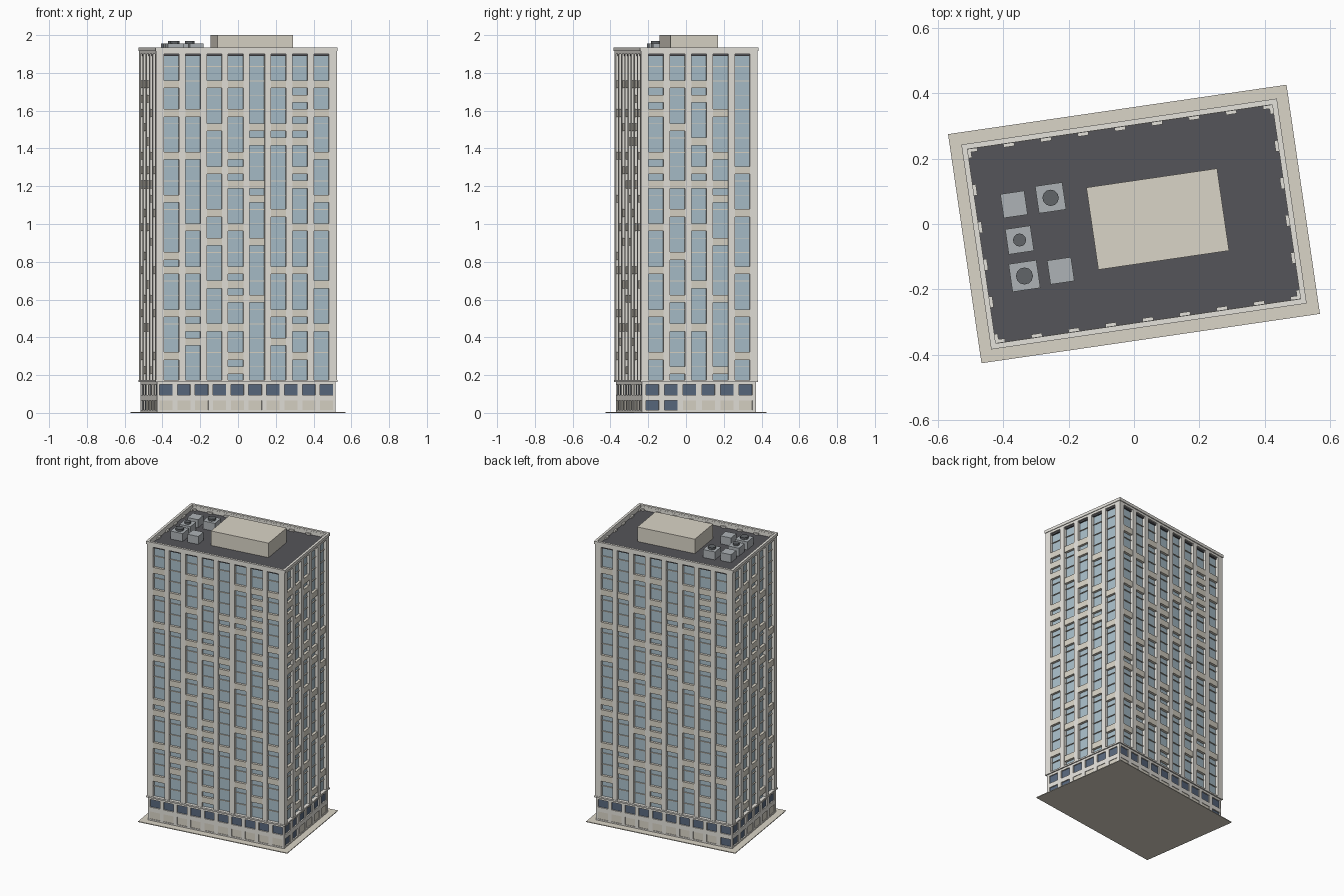
import bpy, bmesh
from math import radians, pi
from mathutils import Matrix, Vector

if "Cube" in bpy.data.objects:
    bpy.data.objects.remove(bpy.data.objects["Cube"])

TURN = Matrix.Rotation(radians(8.3), 4, 'Z')
HX, HY = 0.483, 0.311            # tower half sizes
Z0, FLOOR, FLOORS = 0.17, 0.0757, 23
ZTOP = Z0 + FLOOR * FLOORS
parts = {}


def mat(name, *rgb):
    m = bpy.data.materials.new(name)
    m.diffuse_color = (*rgb, 1)
    m.use_nodes = True
    m.node_tree.nodes["Principled BSDF"].inputs["Base Color"].default_value = m.diffuse_color
    return m


WALL = mat("pale_wall", 0.78, 0.76, 0.71)
BEIGE = mat("beige", 0.70, 0.66, 0.57)
GLASS = mat("blue_glass", 0.40, 0.52, 0.59)
DARK = mat("dark_glass", 0.10, 0.14, 0.21)
ROOF = mat("roof_felt", 0.09, 0.09, 0.10)
METAL = mat("metal", 0.42, 0.45, 0.47)
FAN = mat("fan_dark", 0.12, 0.13, 0.14)


def part(name, material):
    if name not in parts:
        parts[name] = (bmesh.new(), material)
    return parts[name][0]


def box(name, material, x, y, z, m=Matrix()):
    """Box from (min, max) ranges, placed by m and turned with the building."""
    size = [r[1] - r[0] for r in (x, y, z)]
    mid = Vector([(r[0] + r[1]) / 2 for r in (x, y, z)])
    t = TURN @ m @ Matrix.Translation(mid) @ Matrix.Diagonal((*size, 1))
    bmesh.ops.create_cube(part(name, material), size=1, matrix=t)


def ring(name, material, hx, hy, t, z):
    for s in (-1, 1):
        ys = sorted((s * hy, s * (hy - t)))
        xs = sorted((s * hx, s * (hx - t)))
        box(name, material, (-hx, hx), ys, z)
        box(name, material, xs, (-hy + t, hy - t), z)


def tower_face(m, half, out, pitch, columns):
    """One facade: pilasters, spandrels and floor bars in front of the glass."""
    n = len(columns)
    win = 0.081
    start = -pitch * (n - 1) / 2
    edges = [-half] + [start + pitch * i + s * win / 2
                       for i in range(n) for s in (-1, 1)] + [half]
    for a, b in zip(edges[::2], edges[1::2]):
        box("pilasters", WALL, (a, b), (-out, -out + 0.022), (Z0, ZTOP), m)
    for i, filled in enumerate(columns):
        u = (start + pitch * i - win / 2, start + pitch * i + win / 2)
        for f in range(FLOORS):
            z = Z0 + f * FLOOR
            if f in filled:
                box("spandrels", BEIGE, u, (-out + 0.003, -out + 0.022),
                    (z + 0.035, z + FLOOR), m)
            elif f < FLOORS - 1:
                box("floor_bars", BEIGE, u, (-out + 0.013, -out + 0.022),
                    (z + FLOOR - 0.004, z + FLOOR), m)


def base_face(m, half, out, n, pitch, dark_low):
    """Base storey: dark upper windows, lower panels or windows."""
    w = 0.035
    us = [pitch * (i - (n - 1) / 2) for i in range(n)]
    edges = [-half] + [u + s * w for u in us for s in (-1, 1)] + [half]
    for a, b in zip(edges[::2], edges[1::2]):
        box("base_piers", WALL, (a, b), (-out, -out + 0.012), (0.005, Z0), m)
    for i, u in enumerate(us):
        r = (u - w, u + w)
        for z in ((0.005, 0.014), (0.066, 0.096), (0.149, Z0)):
            box("base_bands", WALL, r, (-out, -out + 0.012), z, m)
        box("base_windows", DARK, r, (-out + 0.008, -out + 0.012), (0.096, 0.149), m)
        low = i in dark_low
        box("base_windows" if low else "base_panels", DARK if low else BEIGE, r,
            (-out + (0.008 if low else 0.004), -out + 0.012), (0.014, 0.066), m)


# ground slab, cores and roof
box("ground_slab", BEIGE, (-0.523, 0.523), (-0.354, 0.354), (0, 0.005))
box("base_core", WALL, (-0.466, 0.466), (-0.295, 0.295), (0.005, Z0))
box("glass_core", GLASS, (-HX + 0.02, HX - 0.02), (-HY + 0.02, HY - 0.02), (Z0, 1.89))
box("roof_deck", ROOF, (-HX + 0.01, HX - 0.01), (-HY + 0.01, HY - 0.01), (1.89, 1.90))
ring("parapet", WALL, HX, HY, 0.012, (ZTOP - 0.011, 1.925))
ring("coping", WALL, 0.4875, 0.3165, 0.0165, (1.915, 1.935))
ring("tower_sill", WALL, 0.486, 0.314, 0.03, (0.163, 0.173))

# spandrel floors per column; opposite sides repeat the pattern
front = [{1, 4, 7, 8, 12, 15, 18, 20}, {2, 3, 4, 7, 10, 15, 18},
         {20, 17, 14, 11, 9, 6, 3}, {20, 18, 15, 14, 13, 10, 7, 6, 5, 3, 1, 0},
         {17, 16, 13, 12, 9, 5}, {20, 17, 16, 11, 7, 4, 2},
         {20, 19, 18, 17, 16, 14, 13, 10, 7, 4, 3, 1}, {20, 18, 15, 12, 10, 6, 3}]
side = [{20, 19, 18, 15, 14, 13, 10, 7, 4, 1}, {20, 17, 13, 11, 8, 5, 3, 0},
        {20, 19, 16, 14, 13, 10, 6, 3}, {18, 15, 13, 12, 9, 5, 0},
        {14, 11, 7, 4, 1}]
for k in (0, 1):
    m = Matrix.Rotation(pi * k, 4, 'Z')
    tower_face(m, HX, HY, 0.1145, front)
    base_face(m, 0.478, 0.306, 10, 0.0955, {9} if k else set())
    m = Matrix.Rotation(pi * k + pi / 2, 4, 'Z')
    tower_face(m, HY - 0.022, HX, 0.1155, side)
    base_face(m, 0.294, 0.478, 6, 0.1, {0, 1})

# penthouse and rooftop units, given by their centres in the top view
inv = TURN.inverted()
p = inv @ Vector((0.0725, 0.015, 0))
box("penthouse", BEIGE, (p.x - 0.202, p.x + 0.202), (p.y - 0.127, p.y + 0.127), (1.90, 2.0))
for x, y, s, fan in ((-0.367, 0.06, 0.037, 0), (-0.255, 0.08, 0.042, 0.025),
                     (-0.35, -0.049, 0.039, 0.02), (-0.335, -0.159, 0.043, 0.026),
                     (-0.224, -0.143, 0.037, 0)):
    p = inv @ Vector((x, y, 0))
    box("rooftop_units", METAL, (p.x - s, p.x + s), (p.y - s, p.y + s), (1.90, 1.955))
    if fan:
        bmesh.ops.create_cone(part("unit_fans", FAN), cap_ends=True, segments=12,
                              radius1=fan, radius2=fan, depth=0.015,
                              matrix=Matrix.Translation((x, y, 1.9615)))

# write the parts out as objects
for name, (bm, material) in parts.items():
    me = bpy.data.meshes.new(name)
    bm.to_mesh(me)
    bm.free()
    me.materials.append(material)
    bpy.context.collection.objects.link(bpy.data.objects.new(name, me))
